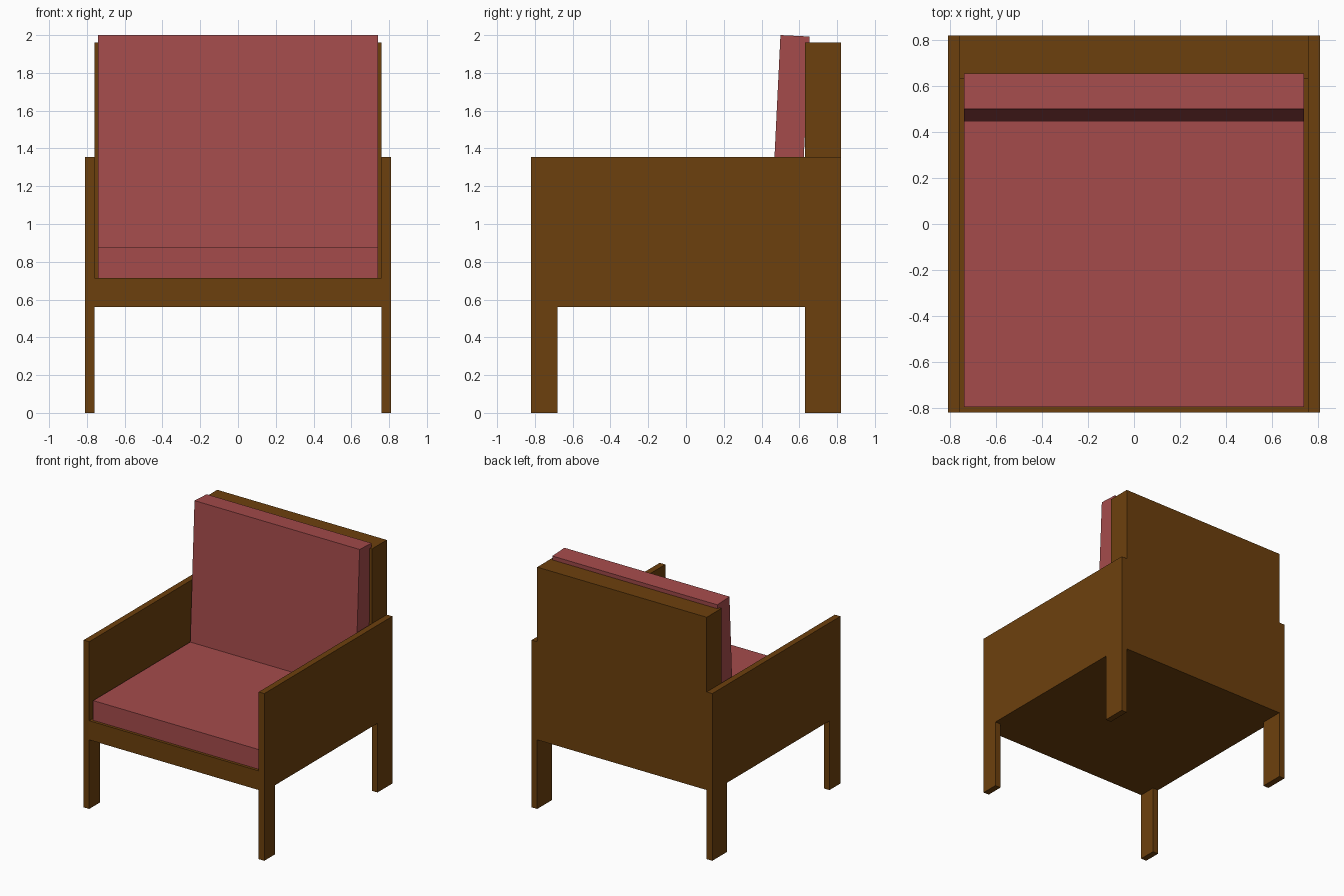
import bpy, bmesh, math
from mathutils import Matrix, Vector

if "Cube" in bpy.data.objects:
    bpy.data.objects.remove(bpy.data.objects["Cube"])


def material(name, rgb):
    m = bpy.data.materials.new(name)
    m.diffuse_color = (*rgb, 1.0)
    m.use_nodes = True
    m.node_tree.nodes["Principled BSDF"].inputs["Base Color"].default_value = m.diffuse_color
    return m


wood = material("brown wood", (0.152, 0.051, 0.004))
fabric = material("red fabric", (0.375, 0.071, 0.071))


def prism(name, profile, x0, x1, mat):
    """Extrude a (y, z) outline along x."""
    bm = bmesh.new()
    face = bm.faces.new([bm.verts.new((x0, y, z)) for y, z in profile])
    ext = bmesh.ops.extrude_face_region(bm, geom=[face])
    moved = [g for g in ext["geom"] if isinstance(g, bmesh.types.BMVert)]
    bmesh.ops.translate(bm, vec=(x1 - x0, 0, 0), verts=moved)
    bmesh.ops.recalc_face_normals(bm, faces=bm.faces[:])
    mesh = bpy.data.meshes.new(name)
    bm.to_mesh(mesh)
    bm.free()
    mesh.materials.append(mat)
    ob = bpy.data.objects.new(name, mesh)
    bpy.context.collection.objects.link(ob)
    return ob


def rect(y0, y1, z0, z1):
    return [(y0, z0), (y1, z0), (y1, z1), (y0, z1)]


IN, OUT = 0.76, 0.81           # inner and outer x of the side panels
FRONT, BACK = -0.82, 0.82
BACK_IN = 0.63                 # front of the backrest
UNDER, DECK, ARM = 0.56, 0.715, 1.355

# Side panels with front and back legs in one outline
side = [(FRONT, 0), (-0.68, 0), (-0.68, UNDER), (BACK_IN, UNDER),
        (BACK_IN, 0), (BACK, 0), (BACK, ARM), (FRONT, ARM)]
prism("left_side_panel", side, -OUT, -IN, wood)
prism("right_side_panel", side, IN, OUT, wood)

# Seat deck and backrest as one L-shaped frame
prism("seat_and_back_frame",
      [(FRONT, UNDER), (BACK, UNDER), (BACK, 1.96), (BACK_IN, 1.96),
       (BACK_IN, DECK), (FRONT, DECK)], -IN, IN, wood)

# Seat cushion
prism("seat_cushion", rect(-0.797, 0.628, DECK, 0.875), -0.74, 0.74, fabric)

# Back cushion, leaning slightly backwards about its top front edge
back = prism("back_cushion", rect(0, 0.155, -1.128, 0), -0.74, 0.74, fabric)
back.data.transform(Matrix.Translation(Vector((0, 0.5, 2.0)))
                    @ Matrix.Rotation(math.radians(-2.8), 4, 'X'))
